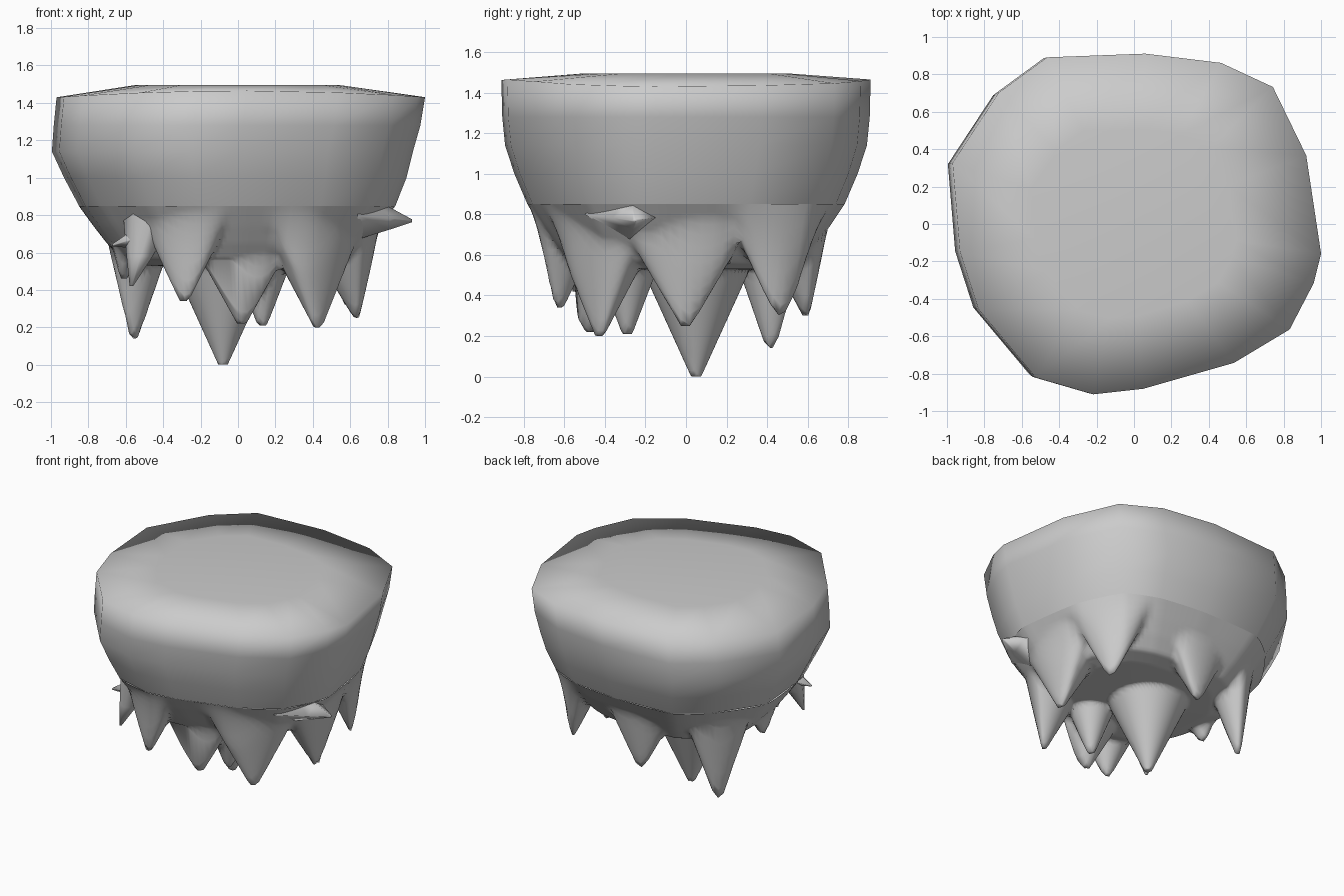
import bpy, bmesh
from math import cos, sin, pi
from mathutils import Vector

cube = bpy.data.objects.get("Cube")
if cube:
    bpy.data.objects.remove(cube)

stone = bpy.data.materials.new("grey stone")
stone.use_nodes = True
grey = (0.6, 0.6, 0.6, 1)
stone.diffuse_color = grey
stone.node_tree.nodes["Principled BSDF"].inputs["Base Color"].default_value = grey


def loft(name, rings):
    """Skin a stack of equal rings, open at the first and capped at the last."""
    bm = bmesh.new()
    rows = [[bm.verts.new(p) for p in ring] for ring in rings]
    n = len(rows[0])
    for a, b in zip(rows, rows[1:]):
        for i in range(n):
            j = (i + 1) % n
            bm.faces.new((a[i], a[j], b[j], b[i]))
    cap = bm.faces.new(rows[-1])
    bmesh.ops.recalc_face_normals(bm, faces=bm.faces)
    # Turn the open shell outwards: the cap must face away from the first ring
    start = sum((v.co for v in rows[0]), Vector()) / n
    if cap.normal.dot(cap.calc_center_median() - start) < 0:
        bmesh.ops.reverse_faces(bm, faces=bm.faces)
    for f in bm.faces:
        f.smooth = True
    mesh = bpy.data.meshes.new(name)
    bm.to_mesh(mesh)
    bm.free()
    mesh.materials.append(stone)
    obj = bpy.data.objects.new(name, mesh)
    bpy.context.collection.objects.link(obj)


# Upper rock: one plan outline, scaled and shifted at each height
outline = [(.99, -.16), (.91, .37), (.73, .74), (.45, .87), (.04, .92), (-.49, .9),
           (-.75, .71), (-1, .33), (-.96, -.15), (-.86, -.46), (-.55, -.83),
           (-.24, -.92), (.03, -.89), (.52, -.75), (.82, -.57), (.95, -.32)]
levels = [(.85, .85, 0), (1.0, .92, -.01), (1.14, .97, -.025), (1.28, .985, 0),
          (1.465, .99, .02), (1.495, .55, 0)]
loft("upper_rock", [[(x * s + dx, y * s, z - (.035 * x * x if s == .99 else 0))
                     for x, y in outline] for z, s, dx in levels])

# Hanging spikes: tip x, y, z and steepness
spikes = {
    "centre": (-.08, .05, 0, 2.2), "back_left": (-.56, .42, .14, 2.9),
    "front_right": (.43, -.43, .2, 1.9), "front_left": (-.29, -.63, .34, 2),
    "front_middle": (.02, -.47, .22, 1.8), "inner_stub": (.13, -.29, .21, 2.6),
    "right": (.64, 0, .25, 1.7), "back_right": (.62, .48, .27, 2.1),
    "back_middle": (-.05, .6, .3, 1.9), "left": (-.62, -.02, .46, 1.6)}
under = [(0, .52), (.5, .53), (.62, .56), (.7, .65), (.77, .74), (.85, .85)]


def base_height(s):
    for (s0, z0), (s1, z1) in zip(under, under[1:]):
        if s <= s1:
            return z0 + (z1 - z0) * (s - s0) / (s1 - s0)
    return under[-1][1]


def hang(x, y, s):
    """Height of the underside: the wall pulled down into the spikes."""
    base = base_height(s)
    low = base
    for tx, ty, tz, steep in spikes.values():
        d = Vector((x - tx, y - ty))
        out = Vector((tx, ty)).normalized()
        r = d.dot(out)
        t = d.dot(Vector((-out.y, out.x)))
        if r > 0 and s > .6:
            r *= 2.6
        low = min(low, tz + steep * max(0, (r * r + t * t) ** .5 - .025))
    fade = max(0, min(1, (.85 - s) / .11))
    return base - (base - low) * fade


# Lower rock: a fine skirt running in from the wall to the middle of the underside
steps = 8
count = len(outline)
rim = []
for i in range(count):
    p0, p1, p2, p3 = (Vector(outline[(i + k) % count]) for k in (-1, 0, 1, 2))
    for k in range(steps):
        u = k / steps
        curve = .5 * (2 * p1 + (p2 - p0) * u + (2 * p0 - 5 * p1 + 4 * p2 - p3) * u ** 2
                      + (3 * p1 - p0 - 3 * p2 + p3) * u ** 3)
        rim.append(p1.lerp(p2, u).lerp(curve, .5))
skirt = []
for k in range(56):
    s = .85 - .015 * k
    skirt.append([(p.x * s, p.y * s, hang(p.x * s, p.y * s, s)) for p in rim])
loft("lower_rock_spikes", skirt)


# Jagged bits standing off the walls
def shard(name, base, end, across, up, sides):
    base, end, across, up = (Vector(v) for v in (base, end, across, up))
    rings = []
    for t, r in ((0, 1), (.6, .45), (1, .06)):
        rings.append([base.lerp(end, t) + r * (across * cos(2 * pi * i / sides)
                                               + up * sin(2 * pi * i / sides))
                      for i in range(sides)])
    loft(name, rings)


shard("right_ledge", (.64, -.28, .8), (.93, -.25, .77), (0, .22, 0), (0, 0, .13), 4)
shard("left_ledge", (-.4, -.46, .72), (-.67, -.5, .64), (0, .13, 0), (0, 0, .11), 4)
shard("left_front_spike", (-.46, -.46, .82), (-.57, -.55, .42), (.12, -.12, 0), (.1, .1, 0), 8)
